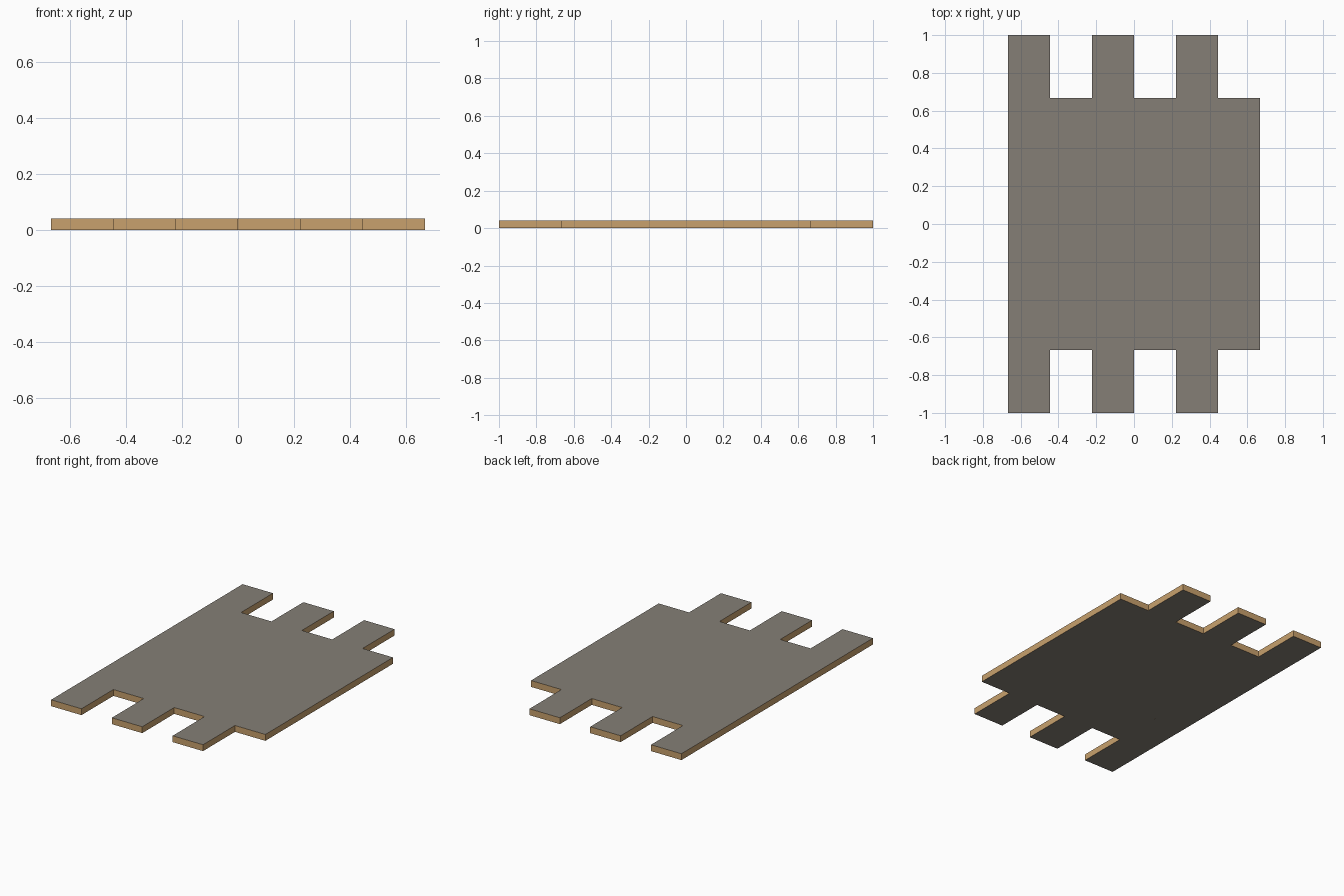
import bpy
import bmesh

if "Cube" in bpy.data.objects:
    bpy.data.objects.remove(bpy.data.objects["Cube"])

PLANK_W, PLANK_L, PLANK_H = 2 / 9, 2 / 3, 0.042


def material(name, rgb):
    m = bpy.data.materials.new(name)
    m.diffuse_color = (*rgb, 1)
    m.use_nodes = True
    m.node_tree.nodes["Principled BSDF"].inputs["Base Color"].default_value = m.diffuse_color
    return m


surface = material("grey brown surface", (0.235, 0.212, 0.183))
edge = material("tan wood edge", (0.58, 0.355, 0.153))


def plank(name, x, y):
    """One floor plank: grey faces above and below, tan cut sides."""
    bm = bmesh.new()
    bmesh.ops.create_cube(bm, size=1)
    bmesh.ops.scale(bm, vec=(PLANK_W, PLANK_L, PLANK_H), verts=bm.verts)
    bm.normal_update()
    for f in bm.faces:
        f.material_index = 0 if abs(f.normal.z) > 0.5 else 1
    mesh = bpy.data.meshes.new(name)
    bm.to_mesh(mesh)
    bm.free()
    mesh.materials.append(surface)
    mesh.materials.append(edge)
    obj = bpy.data.objects.new(name, mesh)
    obj.location = (x, y, PLANK_H / 2)
    bpy.context.collection.objects.link(obj)


# Six columns, alternating three planks and two planks in running bond
for col in range(6):
    count = 3 if col % 2 == 0 else 2
    for row in range(count):
        plank(f"plank_{col + 1}_{row + 1}",
              (col - 2.5) * PLANK_W,
              (row - (count - 1) / 2) * PLANK_L)
